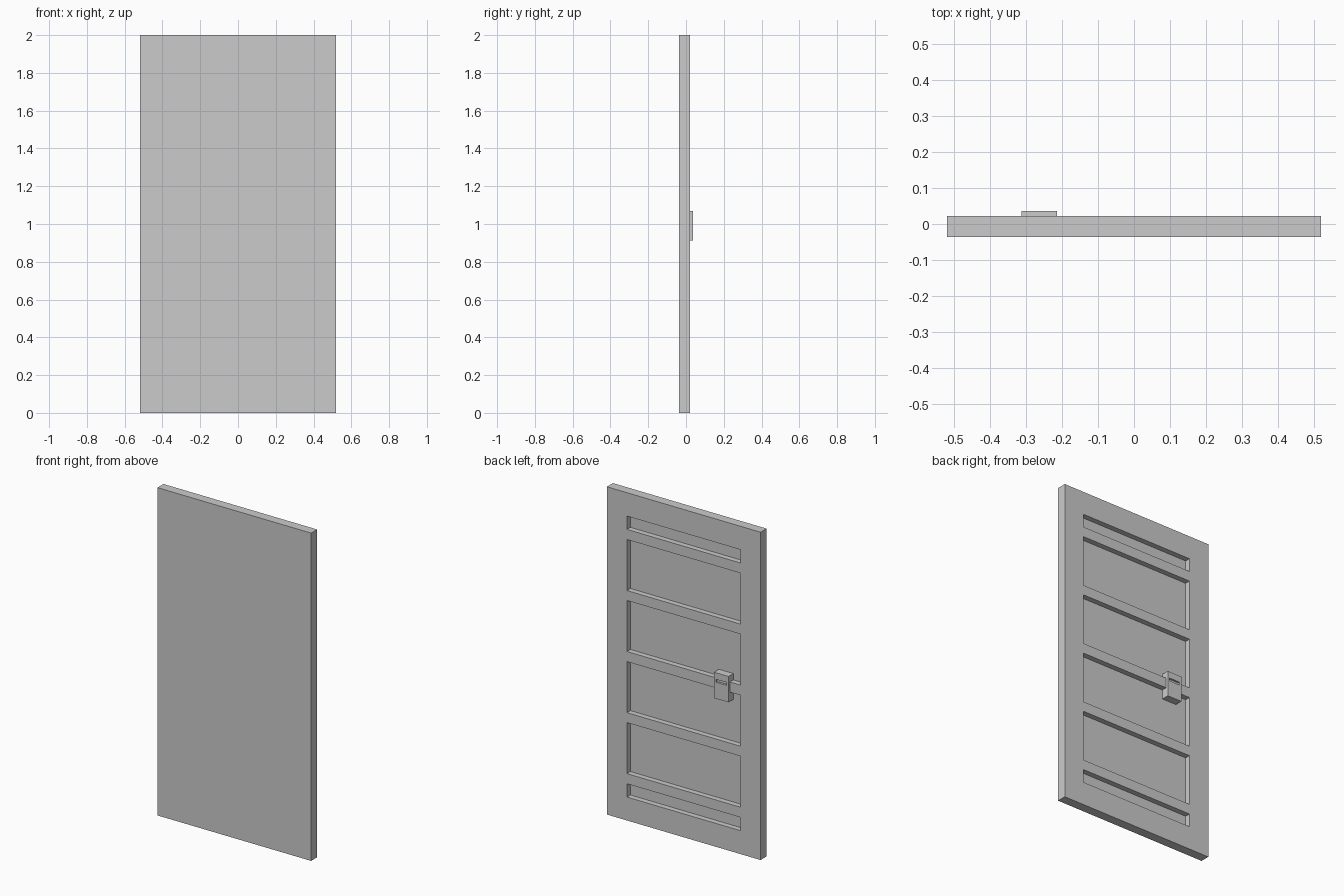
import bpy

if "Cube" in bpy.data.objects:
    bpy.data.objects.remove(bpy.data.objects["Cube"])

FRONT, BACK = -0.036, 0.022      # door faces in y
FLOOR = -0.011                   # bottom of the recessed panels
PLATE = 0.036                    # outer face of the lock plate


def box(name, x0, x1, y0, y1, z0, z1):
    bpy.ops.mesh.primitive_cube_add(size=1, location=((x0 + x1) / 2, (y0 + y1) / 2, (z0 + z1) / 2))
    ob = bpy.context.object
    ob.name = name
    ob.scale = (x1 - x0, y1 - y0, z1 - z0)
    bpy.ops.object.transform_apply(location=False, rotation=False, scale=True)
    return ob


def cut(target, cutter):
    cutter.hide_render = True
    cutter.hide_set(True)
    mod = target.modifiers.new(cutter.name, 'BOOLEAN')
    mod.operation = 'DIFFERENCE'
    mod.solver = 'EXACT'
    mod.object = cutter


# Door slab with six recesses, mirrored about mid height
door = box("door_slab", -0.519, 0.519, FRONT, BACK, 0, 2)
row = 0
for low, high in ((0.143, 0.224), (0.286, 0.597), (0.658, 0.969)):
    for z0, z1 in ((low, high), (2 - high, 2 - low)):
        row += 1
        cut(door, box(f"panel_cutter_{row}", -0.383, 0.383, FLOOR, BACK + 0.05, z0, z1))

# Lock plate standing on the recessed panels, with a narrow slot
plate = box("lock_plate", -0.312, -0.214, FLOOR - 0.002, PLATE, 0.912, 1.07)
cut(plate, box("slot_cutter", -0.299, -0.227, PLATE - 0.012, PLATE + 0.02, 1.012, 1.03))
